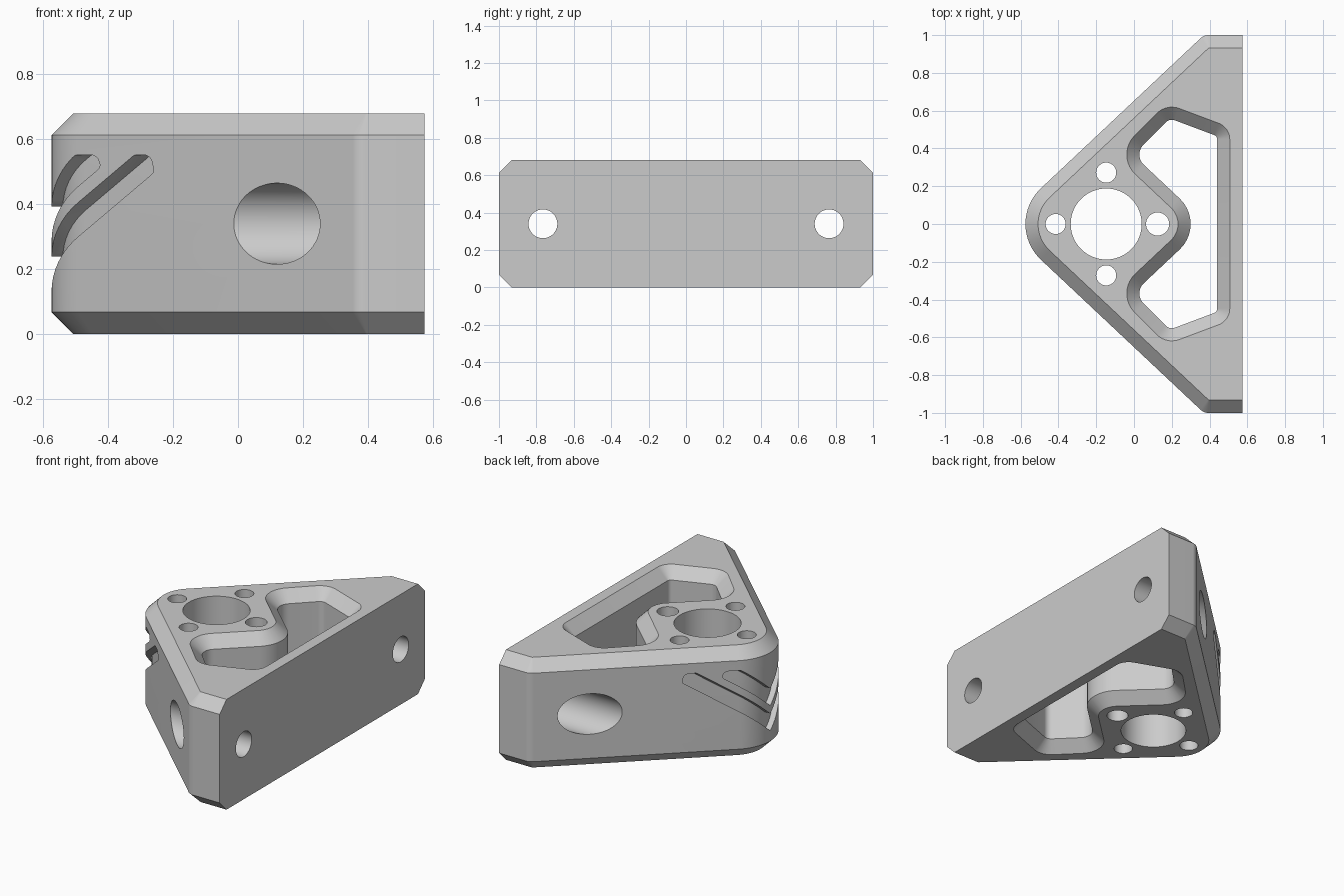
import bpy, bmesh, math
from mathutils import Vector, Matrix

cube = bpy.data.objects.get("Cube")
if cube:
    bpy.data.objects.remove(cube, do_unlink=True)

HEIGHT, CHAMFER = 0.68, 0.067
MID = HEIGHT / 2

grey = bpy.data.materials.new("light_grey")
grey.use_nodes = True
colour = (0.6, 0.6, 0.6, 1)
grey.diffuse_color = colour
grey.node_tree.nodes["Principled BSDF"].inputs["Base Color"].default_value = colour


def rounded(corners, inset=0.0, fixed=(), steps=10):
    """Counter-clockwise outline of (x, y, radius) corners, moved inwards by inset.
    Edges listed in fixed stay in place."""
    n = len(corners)
    pts = [Vector(c[:2]) for c in corners]
    lines = []
    for i in range(n):
        d = (pts[(i + 1) % n] - pts[i]).normalized()
        normal = Vector((-d.y, d.x))
        lines.append((pts[i] + normal * (0 if i in fixed else inset), d))
    out = []
    for i in range(n):
        (p, a), (q, b) = lines[i - 1], lines[i]
        cross = a.x * b.y - a.y * b.x
        w = q - p
        corner = p + a * ((w.x * b.y - w.y * b.x) / cross)
        radius = corners[i][2]
        if radius == 0:
            out.append(corner)
            continue
        turn = math.copysign(1, cross)
        radius = max(radius - turn * inset, 0.008)
        angle = a.angle(b)
        start = corner - a * radius * math.tan(angle / 2)
        side = Vector((-a.y, a.x)) * turn
        centre = start + side * radius
        for k in range(steps + 1):
            t = angle * k / steps
            out.append(centre - side * radius * math.cos(t) + a * radius * math.sin(t))
    return out


def loft(name, sections, matrix=Matrix()):
    """Solid through a stack of (outline, height) sections."""
    bm = bmesh.new()
    rings = [[bm.verts.new((p[0], p[1], z)) for p in outline] for outline, z in sections]
    for low, high in zip(rings, rings[1:]):
        for i in range(len(low)):
            j = (i + 1) % len(low)
            bm.faces.new((low[i], low[j], high[j], high[i]))
    bm.faces.new(rings[0][::-1])
    bm.faces.new(rings[-1])
    bm.transform(matrix)
    bmesh.ops.recalc_face_normals(bm, faces=bm.faces)
    mesh = bpy.data.meshes.new(name)
    bm.to_mesh(mesh)
    bm.free()
    obj = bpy.data.objects.new(name, mesh)
    bpy.context.collection.objects.link(obj)
    mesh.materials.append(grey)
    return obj


def circle(x, y, r, sides=64):
    return [(x + r * math.cos(math.tau * k / sides), y + r * math.sin(math.tau * k / sides))
            for k in range(sides)]


def cut(target, cutter):
    cutter.hide_render = True
    mod = target.modifiers.new("cut", "BOOLEAN")
    mod.operation, mod.solver, mod.object = "DIFFERENCE", "EXACT", cutter
    bpy.context.view_layer.objects.active = target
    bpy.ops.object.modifier_apply(modifier=mod.name)
    bpy.data.objects.remove(cutter, do_unlink=True)


# Triangular block with chamfered rims, except along the flat mounting face
block = [(0.575, -1, 0), (0.575, 1, 0), (0.37, 1, 0.06), (-0.694, 0, 0.259), (0.37, -1, 0.06)]
full = rounded(block, steps=16)
rim = rounded(block, CHAMFER, fixed=(0,), steps=16)
body = loft("corner_bracket", [(rim, 0), (full, CHAMFER), (full, HEIGHT - CHAMFER), (rim, HEIGHT)])

# Kidney-shaped pocket with flared rims
upper = [(0.44, 0.465, 0.025), (0.189, 0.559, 0.045), (-0.004, 0.366, 0.075)]
pocket = upper + [(0.385, 0, 0.185)] + [(x, -y, r) for x, y, r in reversed(upper)]
extra = 0.02
wall = rounded(pocket)
flare = rounded(pocket, -CHAMFER - extra)
cut(body, loft("pocket_cutter", [(flare, -extra), (wall, CHAMFER),
                                 (wall, HEIGHT - CHAMFER), (flare, HEIGHT + extra)]))

# Central bore and its four screw holes
for x, y, r in [(-0.147, 0, 0.188), (-0.147, 0.272, 0.053), (-0.147, -0.272, 0.053),
                (-0.415, 0, 0.053), (0.125, 0, 0.061)]:
    ring = circle(x, y, r)
    cut(body, loft("bore_cutter", [(ring, -0.1), (ring, HEIGHT + 0.1)]))

# Mounting holes with counterbores; local x, y, z become world y, z, x
along_x = Matrix(((0, 0, 1, 0), (1, 0, 0, 0), (0, 1, 0, 0), (0, 0, 0, 1)))
for side in (-1, 1):
    for r, end in ((0.125, 0.44), (0.077, 0.7)):
        ring = circle(side * 0.765, MID, r)
        cut(body, loft("mounting_cutter", [(ring, -0.3), (ring, end)], along_x))

# Two shallow V grooves wrapped round the nose
for base, reach in ((0.13, 0.41), (0.285, 0.255)):
    top, slope, thick = 0.552, 0.9, 0.105
    inner = (top - base - thick) / slope
    arm = [(reach, base + slope * reach, 0.02), (reach - 0.012, top, 0.025), (inner, top, 0.015)]
    vee = [(0, base, 0.01)] + arm + [(0, base + thick, 0.01)]
    vee += [(-y, z, r) for y, z, r in reversed(arm)]
    outline = rounded(vee, steps=5)
    groove = loft("groove_cutter", [(outline, -0.8), (outline, 0.1)], along_x)
    core = rounded(block, 0.035, steps=16)
    cut(groove, loft("groove_core", [(core, -0.2), (core, HEIGHT + 0.2)]))
    cut(body, groove)

bpy.ops.object.select_all(action="DESELECT")
body.select_set(True)
bpy.context.view_layer.objects.active = body
bpy.ops.object.shade_smooth_by_angle(angle=math.radians(25))
